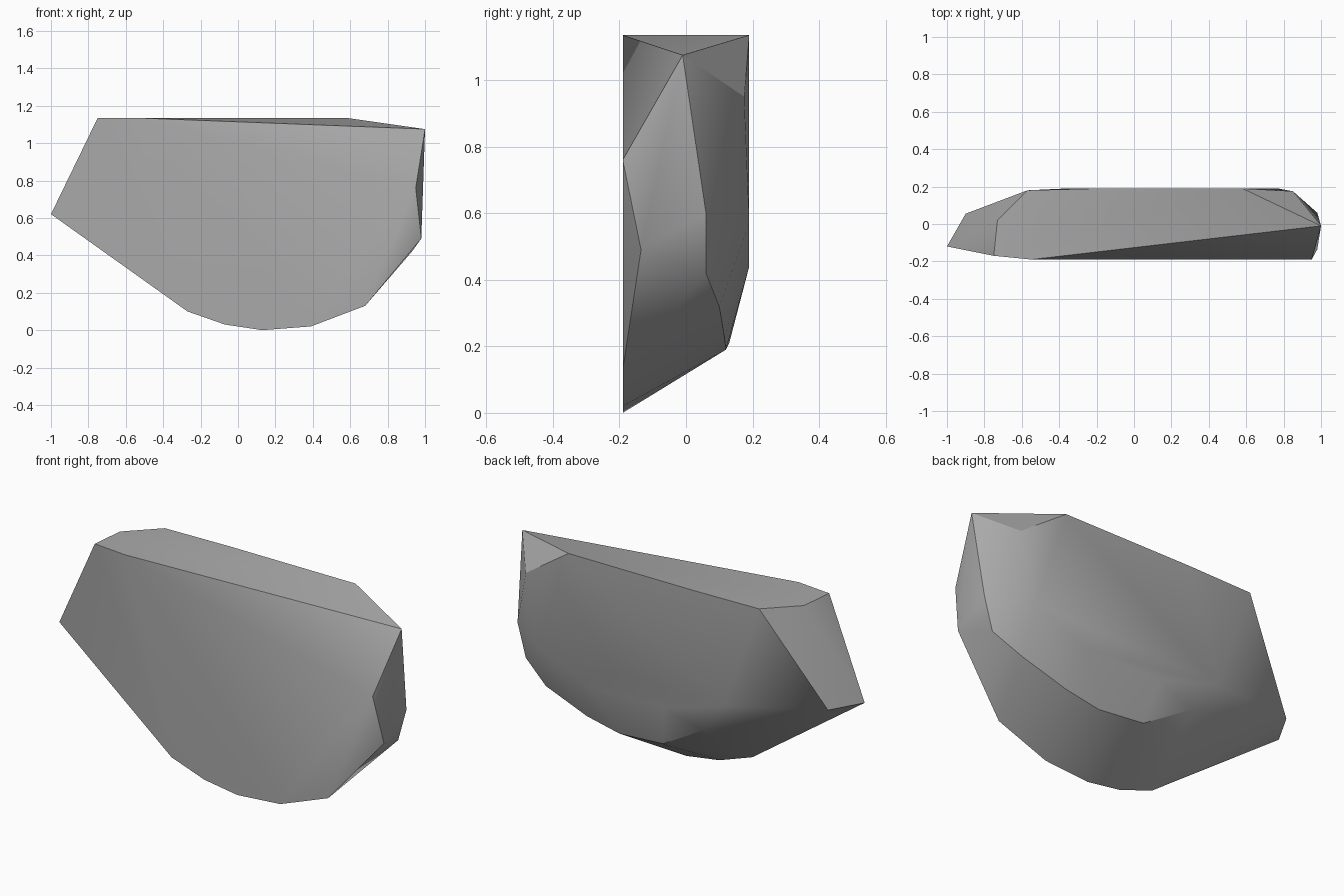
import bpy
import bmesh
from mathutils import Vector

default_cube = bpy.data.objects.get("Cube")
if default_cube:
    bpy.data.objects.remove(default_cube, do_unlink=True)


def make_material(name, colour):
    material = bpy.data.materials.new(name)
    material.use_nodes = True
    material.diffuse_color = colour
    shader = material.node_tree.nodes["Principled BSDF"]
    shader.inputs["Base Color"].default_value = colour
    shader.inputs["Roughness"].default_value = 0.8
    return material


def at_depth(depth, outline):
    """Place an x, z outline on a plane facing the front or back."""
    return [Vector((x, depth, z)) for x, z in outline]


def at_height(height, outline):
    """Place an x, y outline on a level plane."""
    return [Vector((x, y, height)) for x, y in outline]


def make_hull(name, points, material):
    """Wrap a convex faceted skin around the outline points."""
    bm = bmesh.new()
    for point in points:
        bm.verts.new(point)
    hull = bmesh.ops.convex_hull(bm, input=list(bm.verts))
    unused = {v for v in hull["geom_interior"] + hull["geom_unused"]
              if isinstance(v, bmesh.types.BMVert)}
    bmesh.ops.delete(bm, geom=list(unused), context="VERTS")
    bmesh.ops.recalc_face_normals(bm, faces=list(bm.faces))
    mesh = bpy.data.meshes.new(name)
    bm.to_mesh(mesh)
    bm.free()
    mesh.materials.append(material)
    stone = bpy.data.objects.new(name, mesh)
    bpy.context.collection.objects.link(stone)
    return stone


# Flat front face with its rounded lower edge
front_rim = at_depth(-0.19, [
    (-0.55, 1.135), (-0.27, 0.1), (-0.07, 0.03), (0.13, 0),
    (0.39, 0.02), (0.68, 0.13), (0.95, 0.76)])

# Flat back face
back_rim = at_depth(0.19, [
    (0.58, 1.135), (-0.18, 1.135), (-0.36, 0.55),
    (0, 0.44), (0.45, 0.44), (0.77, 0.57)])

# Level top and the pointed end
top_rim = at_height(1.135, [(-0.75, -0.17), (-0.73, 0.02), (-0.57, 0.18)])
pointed_end = at_height(0.62, [(-1, -0.12), (-0.9, 0.055)])

# Blunt end with its bevelled corners
blunt_end = [Vector(p) for p in (
    (1, -0.01, 1.075), (0.85, 0.175, 0.95), (0.98, -0.135, 0.49),
    (0.98, 0.06, 0.6), (0.93, 0.06, 0.42))]

# Chamfer below the back face
lower_chamfer = [Vector(p) for p in (
    (0.78, 0.1, 0.32), (0.52, 0.115, 0.23), (0.32, 0.12, 0.19),
    (0.05, 0.13, 0.21), (-0.22, 0.165, 0.37))]

grey = make_material("stone grey", (0.4, 0.4, 0.4, 1))
stone = make_hull(
    "faceted_stone",
    front_rim + back_rim + top_rim + pointed_end + blunt_end + lower_chamfer,
    grey)

# Soft shading across shallow facets, crisp along strong edges
bpy.ops.object.select_all(action="DESELECT")
stone.select_set(True)
bpy.context.view_layer.objects.active = stone
bpy.ops.object.shade_smooth_by_angle(angle=0.52)
